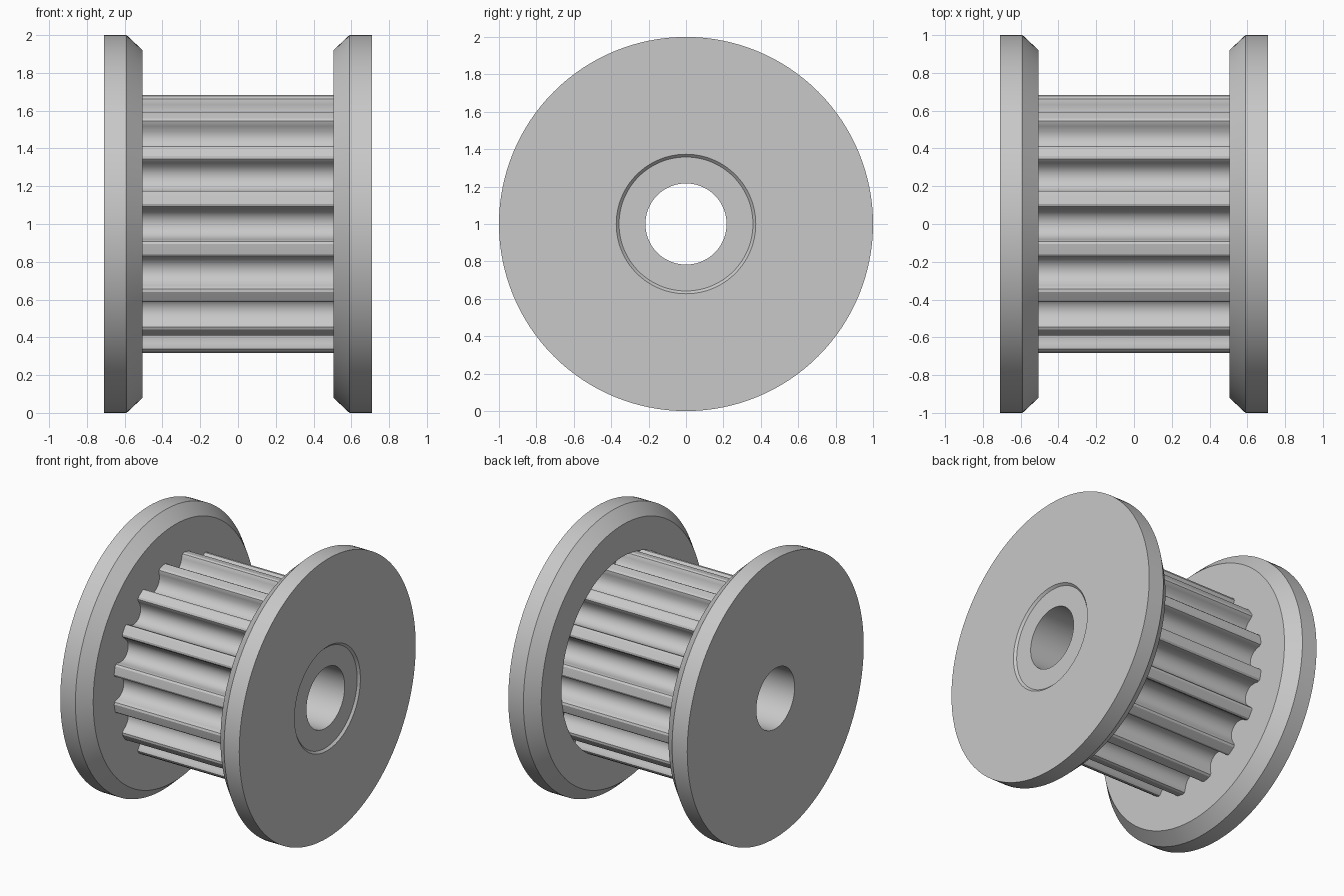
import bpy, bmesh, math

if "Cube" in bpy.data.objects:
    bpy.data.objects.remove(bpy.data.objects["Cube"])

STEPS = 128
TEETH = 16
BORE = 0.217
TOOTH_R = 0.691
INNER, OUTER = 0.505, 0.71   # inner and outer faces of the flanges
POCKET = 0.6                 # bottom of the pocket that holds the core end

metal = bpy.data.materials.new("light grey metal")
metal.use_nodes = True
grey = (0.58, 0.58, 0.58, 1)
metal.diffuse_color = grey
metal.node_tree.nodes["Principled BSDF"].inputs["Base Color"].default_value = grey


def circle(r, x):
    """Loop of points around the x axis."""
    angles = [math.tau * i / STEPS for i in range(STEPS)]
    return [(x, r * math.cos(a), r * math.sin(a)) for a in angles]


def ring_solid(name, loops):
    """Closed ring whose cross-section passes through each loop in turn."""
    bm = bmesh.new()
    rows = [[bm.verts.new(p) for p in loop] for loop in loops]
    n = len(rows[0])
    for a, b in zip(rows, rows[1:] + rows[:1]):
        for i in range(n):
            j = (i + 1) % n
            bm.faces.new((a[i], a[j], b[j], b[i]))
    bmesh.ops.recalc_face_normals(bm, faces=bm.faces)
    mesh = bpy.data.meshes.new(name)
    bm.to_mesh(mesh)
    bm.free()
    mesh.materials.append(metal)
    obj = bpy.data.objects.new(name, mesh)
    bpy.context.collection.objects.link(obj)
    bpy.ops.object.select_all(action='DESELECT')
    obj.select_set(True)
    bpy.context.view_layer.objects.active = obj
    bpy.ops.object.shade_smooth_by_angle(angle=math.radians(30))
    return obj


# Toothed core: half of one rounded groove (half width, depth), mirrored and repeated
half_groove = [(0.107, 0), (0.0926, 0.0053), (0.0855, 0.0186), (0.0827, 0.034),
               (0.0782, 0.049), (0.072, 0.0633), (0.0645, 0.077), (0.0512, 0.091),
               (0.0355, 0.101), (0.0182, 0.107)]
groove = ([(-w, d) for w, d in half_groove] + [(0, 0.109)] + half_groove[::-1])
base = math.sqrt(TOOTH_R ** 2 - half_groove[0][0] ** 2)
outline = []
for k in range(TEETH):
    turn = math.tau * k / TEETH
    for w, d in groove:
        outline.append((base - d, turn + 0.0, w))
    outline.append((TOOTH_R, turn + math.pi / TEETH, 0))   # middle of the tooth land
section = [(r * math.cos(a) - w * math.sin(a), r * math.sin(a) + w * math.cos(a))
           for r, a, w in outline]
bore = [(BORE * y / math.hypot(y, z), BORE * z / math.hypot(y, z)) for y, z in section]
ring_solid("toothed_core", [[(x, y, z) for y, z in pts] for pts, x in
                            ((section, -INNER), (section, POCKET),
                             (bore, POCKET), (bore, -INNER))])

# Plain flange on the right-hand (-x) end
ring_solid("plain_flange", [circle(r, -x) for r, x in
                            ((BORE, INNER), (0.92, INNER), (1, 0.59),
                             (1, OUTER), (BORE, OUTER))])

# Cap flange with a pocket inside and a shallow bevelled recess outside
ring_solid("cap_flange", [circle(r, x) for r, x in
                          ((BORE, POCKET), (TOOTH_R, POCKET), (TOOTH_R, INNER),
                           (0.92, INNER), (1, 0.59), (1, OUTER),
                           (0.373, OUTER), (0.358, OUTER - 0.015),
                           (BORE, OUTER - 0.015))])

# Stand the model on the ground
for name in ("toothed_core", "plain_flange", "cap_flange"):
    bpy.data.objects[name].location.z = 1
